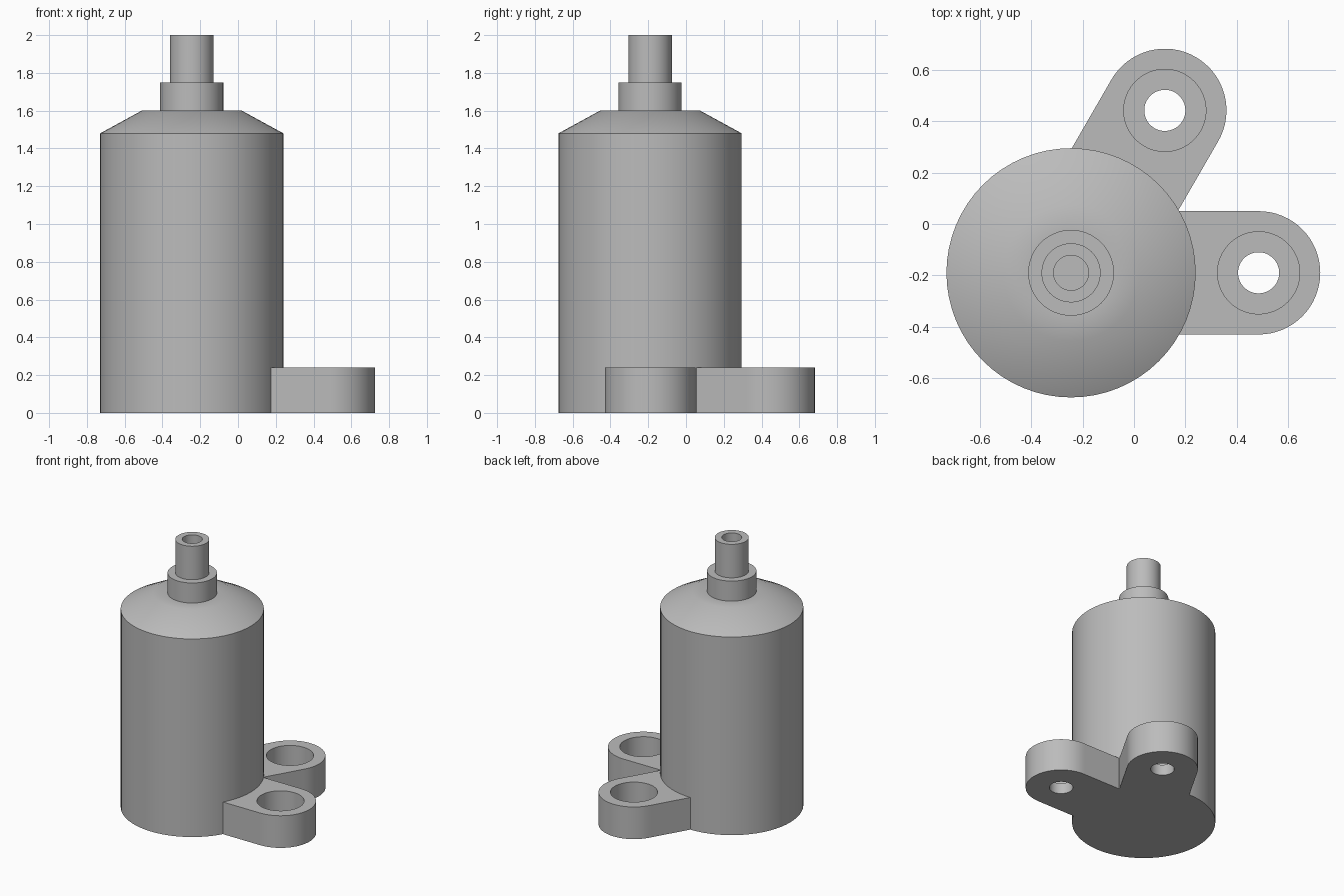
import bpy
import bmesh
from math import cos, sin, pi, radians
from mathutils import Vector

cube = bpy.data.objects.get("Cube")
if cube:
    bpy.data.objects.remove(cube, do_unlink=True)

AXIS = Vector((-0.245, -0.19, 0))   # centre line of the bottle
SEGMENTS = 64

grey = bpy.data.materials.new("plain_grey")
grey.use_nodes = True
colour = (0.5, 0.5, 0.5, 1)
grey.diffuse_color = colour
grey.node_tree.nodes["Principled BSDF"].inputs["Base Color"].default_value = colour


def circle(radius, z):
    angles = (2 * pi * i / SEGMENTS for i in range(SEGMENTS))
    return [(radius * cos(a), radius * sin(a), z) for a in angles]


def lug_outline(radius, reach, z):
    """Round front half, straight-sided back half, traced around the hole."""
    points = []
    for x, y, _ in circle(1, z):
        scale = radius
        if x < -1e-6:
            scale = min(radius / max(abs(y), 1e-6), reach / -x)
        points.append((x * scale, y * scale, z))
    return points


def skin(name, loops, closed, location, turn=0):
    """Join successive loops with quads; cap the ends or close the ring."""
    bm = bmesh.new()
    rings = [[bm.verts.new(p) for p in loop] for loop in loops]
    pairs = list(zip(rings, rings[1:]))
    if closed:
        pairs.append((rings[-1], rings[0]))
    else:
        bm.faces.new(rings[0])
        bm.faces.new(rings[-1])
    for low, high in pairs:
        for i in range(SEGMENTS):
            j = (i + 1) % SEGMENTS
            bm.faces.new((low[i], low[j], high[j], high[i]))
    bmesh.ops.recalc_face_normals(bm, faces=bm.faces)
    mesh = bpy.data.meshes.new(name)
    bm.to_mesh(mesh)
    bm.free()
    mesh.materials.append(grey)
    obj = bpy.data.objects.new(name, mesh)
    obj.location = location
    obj.rotation_euler.z = turn
    bpy.context.collection.objects.link(obj)
    bpy.ops.object.select_all(action="DESELECT")
    obj.select_set(True)
    bpy.context.view_layer.objects.active = obj
    bpy.ops.object.shade_smooth_by_angle(angle=radians(30))
    return obj


# Bottle: body, sloped shoulder, collar, stem and blind bore
profile = [(0.485, 0), (0.485, 1.48), (0.265, 1.6), (0.167, 1.6),
           (0.167, 1.75), (0.115, 1.75), (0.115, 2), (0.068, 2), (0.068, 1.75)]
skin("bottle_body", [circle(r, z) for r, z in profile], False, AXIS)

# Mounting lugs with counterbored through holes
HEIGHT, FLOOR = 0.24, 0.08
for name, degrees in (("side_lug", 0), ("rear_lug", 60)):
    turn = radians(degrees)
    centre = AXIS + 0.73 * Vector((cos(turn), sin(turn), 0))
    loops = [lug_outline(0.24, 0.4, 0), lug_outline(0.24, 0.4, HEIGHT),
             circle(0.16, HEIGHT), circle(0.16, FLOOR),
             circle(0.08, FLOOR), circle(0.08, 0)]
    skin(name, loops, True, centre, turn)
